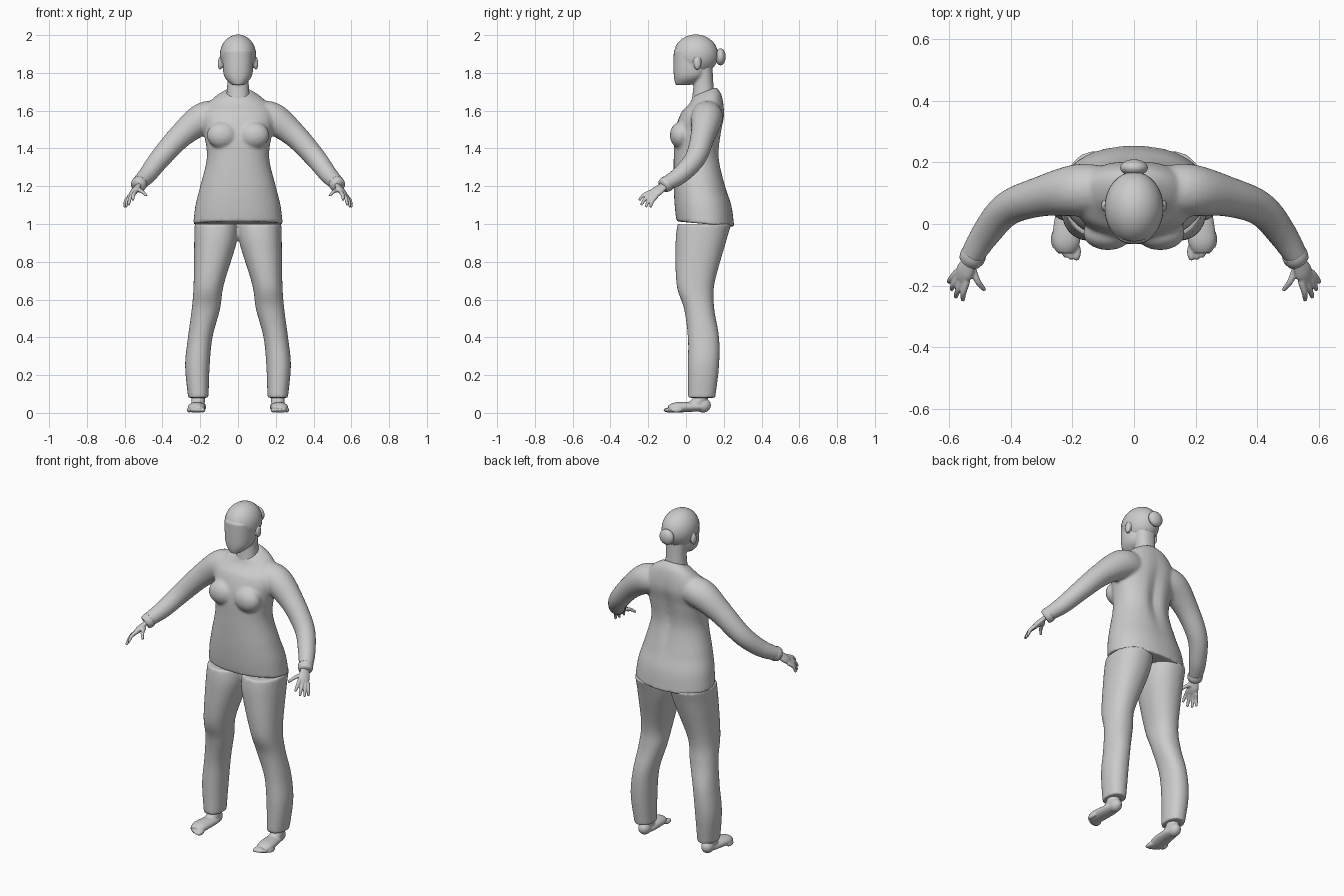
import bpy, bmesh, math
from mathutils import Vector

default_cube = bpy.data.objects.get("Cube")
if default_cube:
    bpy.data.objects.remove(default_cube)

tone = 0.6
grey = bpy.data.materials.new("plain grey")
grey.use_nodes = True
grey.diffuse_color = (tone, tone, tone, 1)
grey.node_tree.nodes["Principled BSDF"].inputs["Base Color"].default_value = grey.diffuse_color


def smooth_rows(rows, steps=6):
    """Catmull-Rom interpolation of tuples."""
    result = []
    for i in range(len(rows) - 1):
        before, start = rows[max(i - 1, 0)], rows[i]
        end, after = rows[i + 1], rows[min(i + 2, len(rows) - 1)]
        for step in range(steps):
            t = step / steps
            result.append(tuple(
                b + t / 2 * (c - a + t * (2 * a - 5 * b + 4 * c - d + t * (3 * (b - c) + d - a)))
                for a, b, c, d in zip(before, start, end, after)))
    return result + [rows[-1]]


def skin(bm, rings):
    """Bridge rings of points and cap both ends."""
    loops = [[bm.verts.new(point) for point in ring] for ring in rings]
    for lower, upper in zip(loops, loops[1:]):
        for i in range(len(lower)):
            bm.faces.new((lower[i - 1], lower[i], upper[i], upper[i - 1]))
    bm.faces.new(loops[0][::-1])
    bm.faces.new(loops[-1])


def stack(bm, rows, side=1, power=2.2, tilt=lambda z: 0, groove=lambda z: 0, segments=48):
    """Level sections given as z, centre x, half width, front y, back y."""
    rings = []
    for z, centre, half, front, back in smooth_rows(rows):
        ring = []
        for k in range(segments):
            angle = math.tau * k / segments
            c, s = math.cos(angle), math.sin(angle)
            x = centre + half * math.copysign(abs(c) ** (2 / power), c)
            depth = (back - front) / 2 * math.copysign(abs(s) ** (2 / power), s)
            dent = groove(z) * math.exp(-(x / 0.035) ** 2) if s > 0 else 0
            ring.append((side * x, (front + back) / 2 + depth - dent, z + tilt(z) * depth))
        rings.append(ring)
    skin(bm, rings)


def tube(bm, rows, side=1, wide=(0, 0, 1), flat=1, segments=20):
    """Limb along a path of x, y, z, radius; flattened across the wide direction."""
    rows = smooth_rows(rows)
    path = [Vector(row[:3]) for row in rows]
    rings = []
    for i, point in enumerate(path):
        tangent = path[min(i + 1, len(path) - 1)] - path[max(i - 1, 0)]
        u = tangent.cross(Vector(wide)).normalized()
        v = u.cross(tangent).normalized()
        ring = []
        for k in range(segments):
            angle = math.tau * k / segments
            p = point + rows[i][-1] * (u * flat * math.cos(angle) + v * math.sin(angle))
            ring.append((side * p.x, p.y, p.z))
        rings.append(ring)
    skin(bm, rings)


def ball(bm, centre, size, side=1):
    verts = bmesh.ops.create_uvsphere(bm, u_segments=32, v_segments=20, radius=1)["verts"]
    x, y, z = centre
    bmesh.ops.scale(bm, vec=size, verts=verts)
    bmesh.ops.translate(bm, vec=(side * x, y, z), verts=verts)


def finish(name, bm, voxel=None):
    """Make the object; a voxel size blends its pieces into one skin."""
    bmesh.ops.recalc_face_normals(bm, faces=bm.faces[:])
    mesh = bpy.data.meshes.new(name)
    bm.to_mesh(mesh)
    bm.free()
    mesh.materials.append(grey)
    mesh.shade_smooth()
    part = bpy.data.objects.new(name, mesh)
    bpy.context.collection.objects.link(part)
    if voxel:
        blend = part.modifiers.new("blend", "REMESH")
        blend.mode = "VOXEL"
        blend.voxel_size = voxel
        blend.use_smooth_shade = True
        relax = part.modifiers.new("relax", "SMOOTH")
        relax.factor = 0.5
        relax.iterations = 4


# Sweater: torso with dipping hem and collar, bust and sleeves
bm = bmesh.new()
stack(bm, [(1, 0, .237, -.05, .255), (1.1, 0, .225, -.06, .24), (1.2, 0, .2, -.065, .21),
           (1.35, 0, .165, -.065, .18), (1.48, 0, .18, -.06, .19), (1.58, 0, .195, -.03, .205),
           (1.66, 0, .135, .02, .19), (1.7, 0, .07, .035, .16)],
      tilt=lambda z: 4 * max(0, z - 1.6) - 1.5 * max(0, 1.06 - z),
      groove=lambda z: .02 * math.exp(-((z - 1.4) / .16) ** 2))
for side in (1, -1):
    ball(bm, (.085, -.03, 1.47), (.08, .055, .07), side)
    tube(bm, [(.08, .11, 1.57, .075), (.18, .11, 1.56, .085), (.3, .09, 1.47, .066),
              (.41, .05, 1.35, .056), (.48, -.03, 1.26, .048), (.53, -.11, 1.21, .038)], side)
finish("sweater", bm, voxel=.009)

# Trousers: two legs meeting at the hips
bm = bmesh.new()
for side in (1, -1):
    stack(bm, [(.08, .21, .054, .01, .155), (.25, .215, .065, .01, .175), (.4, .2, .065, .01, .175),
               (.55, .17, .075, -.01, .15), (.68, .155, .08, -.05, .15),
               (.9, .12, .112, -.055, .21), (1, .115, .115, -.045, .24)], side)
finish("trousers", bm, voxel=.009)

# Head: cranium, flat face, neck and ears
skull_centre, skull_size = Vector((0, .052, 1.895)), Vector((.093, .115, .105))
bm = bmesh.new()
ball(bm, skull_centre, skull_size)
stack(bm, [(1.735, 0, .03, -.055, .02), (1.79, 0, .076, -.065, .11), (1.92, 0, .08, -.065, .1)])
stack(bm, [(1.65, 0, .065, .03, .155), (1.74, 0, .057, .04, .145), (1.84, 0, .06, .04, .14)])
for side in (1, -1):
    ball(bm, (.095, .06, 1.85), (.013, .02, .034), side)
finish("head", bm, voxel=.006)

# Hair: cap trimmed along a sloping hairline, and bun
bm = bmesh.new()
ball(bm, skull_centre, skull_size * 1.03)
bmesh.ops.bisect_plane(bm, geom=bm.verts[:] + bm.edges[:] + bm.faces[:],
                       plane_co=(0, -.06, 1.94), plane_no=(0, .7, .8), clear_inner=True)
finish("hair_cap", bm)
bm = bmesh.new()
ball(bm, (0, .183, 1.885), (.045, .027, .045))
finish("hair_bun", bm)

first_knuckle, last_knuckle = Vector((.543, -.185, 1.17)), Vector((.574, -.155, 1.147))
fingertips = [(.556, -.248, 1.125), (.579, -.238, 1.1), (.593, -.213, 1.09), (.602, -.188, 1.088)]
across = last_knuckle - first_knuckle

for side, label in ((1, "left"), (-1, "right")):
    # Hand: palm, fingers spread from the knuckle line, and thumb
    bm = bmesh.new()
    tube(bm, [(.515, -.09, 1.22, .027), (.532, -.122, 1.198, .027),
              (.55, -.155, 1.172, .034), (.561, -.18, 1.155, .026)], side, across, flat=.5)
    digits = [(first_knuckle.lerp(last_knuckle, i / 3), Vector(tip)) for i, tip in enumerate(fingertips)]
    digits.append((Vector((.525, -.145, 1.18)), Vector((.485, -.215, 1.15))))
    for knuckle, tip in digits:
        bend = knuckle.lerp(tip, .55) + Vector((.004, -.004, .008))
        tube(bm, [(*knuckle, .012), (*bend, .01), (*tip, .007)], side, across)
    finish(label + "_hand", bm, voxel=.004)

    # Foot: sole, heel, ankle and a fan of toes
    bm = bmesh.new()
    tube(bm, [(.21, .1, .03, .03), (.21, .05, .032, .042), (.22, -.05, .029, .046),
              (.22, -.09, .02, .032)], side, wide=(1, 0, 0), flat=.6)
    ball(bm, (.21, .09, .04), (.035, .042, .038), side)
    tube(bm, [(.212, .085, .16, .038), (.211, .08, .08, .036), (.212, .04, .03, .035)],
         side, wide=(1, 0, 0))
    for i in range(5):
        width = .015 - .001 * i
        ball(bm, (.187 + .018 * i, .0025 * i * i - .09, .015), (width, .03, .013), side)
    finish(label + "_foot", bm, voxel=.004)

    # Cuff rim
    bm = bmesh.new()
    tube(bm, [(.518, -.095, 1.218, .041), (.526, -.108, 1.209, .042), (.534, -.121, 1.2, .037)], side)
    finish(label + "_cuff", bm)
